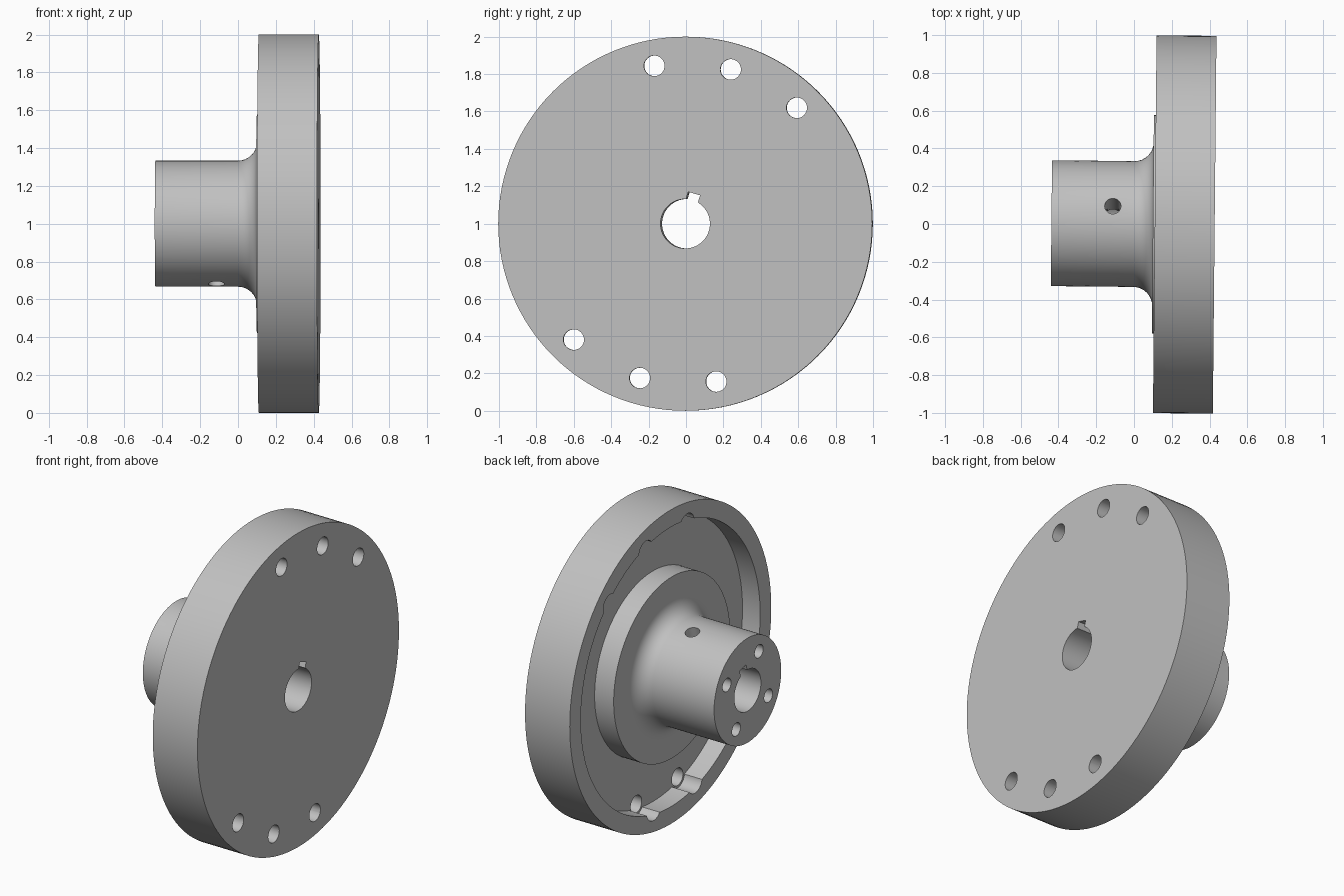
import bpy, bmesh
from math import sin, cos, pi, radians
from mathutils import Matrix, Vector

cube = bpy.data.objects.get("Cube")
if cube:
    bpy.data.objects.remove(cube)

TURN = radians(16.4)    # roll of keyway and hole pattern about the shaft
YAW = radians(-0.55)    # slight skew of the shaft axis
SEGMENTS = 128

steel = bpy.data.materials.new("grey steel")
steel.use_nodes = True
steel.diffuse_color = (0.53, 0.53, 0.53, 1)
steel.node_tree.nodes["Principled BSDF"].inputs["Base Color"].default_value = (0.53, 0.53, 0.53, 1)


def make_object(name, bm):
    bmesh.ops.recalc_face_normals(bm, faces=bm.faces)
    mesh = bpy.data.meshes.new(name)
    bm.to_mesh(mesh)
    bm.free()
    mesh.materials.append(steel)
    obj = bpy.data.objects.new(name, mesh)
    bpy.context.collection.objects.link(obj)
    return obj


def polar(x, r, angle):
    """Point at radius r, angle measured from straight up towards +y."""
    return Vector((x, r * sin(angle), r * cos(angle)))


def add_rod(bm, radius, start, end):
    axis = end - start
    rot = axis.to_track_quat('Z', 'Y').to_matrix().to_4x4()
    bmesh.ops.create_cone(bm, cap_ends=True, segments=32, radius1=radius, radius2=radius,
                          depth=axis.length,
                          matrix=Matrix.Translation((start + end) / 2) @ rot)


# Turned body: bore, hub, fillet, boss, annular recess and rim in one profile (x, r)
fillet = [(0.1 * sin(t), 0.433 - 0.1 * cos(t)) for t in (i * pi / 16 for i in range(9))]
profile = [(-0.437, 0.132), (-0.437, 0.333)] + fillet + [
    (0.1, 0.578), (0.235, 0.578), (0.235, 0.89), (0.11, 0.89),
    (0.11, 1.0), (0.427, 1.0), (0.427, 0.132)]
bm = bmesh.new()
rings = [[bm.verts.new(polar(x, r, 2 * pi * i / SEGMENTS)) for i in range(SEGMENTS)]
         for x, r in profile]
for a, b in zip(rings, rings[1:] + rings[:1]):
    for i in range(SEGMENTS):
        j = (i + 1) % SEGMENTS
        bm.faces.new((a[i], a[j], b[j], b[i]))
body = make_object("flanged_hub", bm)

# Cutters: rim holes and blind hub holes / relief pockets and keyway / cross hole
holes, pockets, cross = bmesh.new(), bmesh.new(), bmesh.new()
for side in (0, pi):
    for step in (-27.5, 0, 27.5):
        angle = TURN + side + radians(step)
        add_rod(holes, 0.055, polar(0.0, 0.86, angle), polar(0.6, 0.86, angle))
        add_rod(pockets, 0.07, polar(0.0, 0.86, angle), polar(0.234, 0.86, angle))
for k in range(4):
    angle = TURN + pi / 4 + k * pi / 2
    add_rod(holes, 0.042, polar(-0.6, 0.235, angle), polar(-0.2, 0.235, angle))
bmesh.ops.create_cube(pockets, size=1, matrix=Matrix.Rotation(-TURN, 4, 'X')
                      @ Matrix.Translation((0, 0, 0.118)) @ Matrix.Diagonal((2, 0.066, 0.1, 1)))
add_rod(cross, 0.043, polar(-0.113, 0.6, TURN), polar(-0.113, 0.6, TURN + pi))

bpy.context.view_layer.objects.active = body
for name, bm in (("hole_cutter", holes), ("pocket_cutter", pockets), ("cross_cutter", cross)):
    cutter = make_object(name, bm)
    cutter.hide_render = True
    mod = body.modifiers.new(name, 'BOOLEAN')
    mod.operation, mod.solver, mod.object = 'DIFFERENCE', 'EXACT', cutter
    bpy.ops.object.modifier_apply(modifier=mod.name)
    bpy.data.objects.remove(cutter)

# Stand the part on the ground and shade its turned surfaces smooth
body.data.transform(Matrix.Translation((0, 0, 1)) @ Matrix.Rotation(YAW, 4, 'Z'))
bpy.ops.object.select_all(action='DESELECT')
body.select_set(True)
bpy.ops.object.shade_smooth_by_angle(angle=radians(30))
